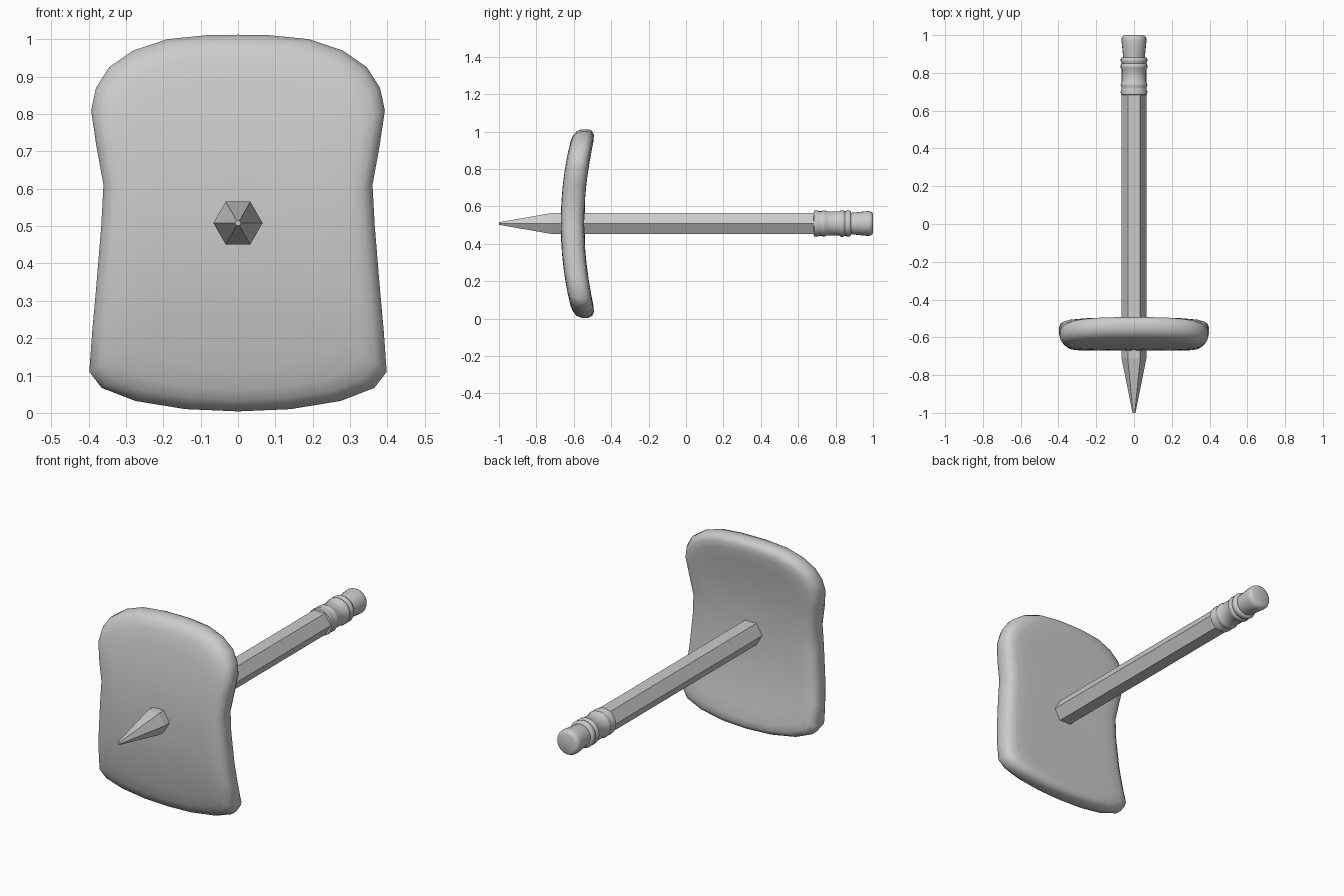
import bpy, bmesh, math

if "Cube" in bpy.data.objects:
    bpy.data.objects.remove(bpy.data.objects["Cube"])

CZ = 0.508  # height of the pencil axis

grey = bpy.data.materials.new("plain grey")
grey.diffuse_color = (0.6, 0.6, 0.6, 1)
grey.use_nodes = True
grey.node_tree.nodes["Principled BSDF"].inputs["Base Color"].default_value = grey.diffuse_color


def loft(name, rings, angle):
    """Skin a list of closed rings, cap both ends and shade by angle."""
    bm = bmesh.new()
    loops = [[bm.verts.new(p) for p in ring] for ring in rings]
    n = len(loops[0])
    for a, b in zip(loops, loops[1:]):
        for i in range(n):
            j = (i + 1) % n
            bm.faces.new((a[i], a[j], b[j], b[i]))
    bm.faces.new(loops[0])
    bm.faces.new(loops[-1])
    bmesh.ops.recalc_face_normals(bm, faces=bm.faces)
    mesh = bpy.data.meshes.new(name)
    bm.to_mesh(mesh)
    bm.free()
    obj = bpy.data.objects.new(name, mesh)
    bpy.context.collection.objects.link(obj)
    mesh.materials.append(grey)
    bpy.ops.object.select_all(action='DESELECT')
    obj.select_set(True)
    bpy.context.view_layer.objects.active = obj
    bpy.ops.object.shade_smooth_by_angle(angle=math.radians(angle))
    return obj


def rod(name, profile, sides, angle):
    """Lathe (y, radius) pairs about the pencil axis."""
    rings = [[(r * math.cos(2 * math.pi * i / sides), y,
               CZ + r * math.sin(2 * math.pi * i / sides)) for i in range(sides)]
             for y, r in profile]
    return loft(name, rings, angle)


# Bread slice: mirrored outline, rounded rim, bent backwards at top and bottom
half = [(0, 1.012), (0.08, 1.011), (0.19, 1.0), (0.28, 0.97), (0.345, 0.925),
        (0.38, 0.87), (0.393, 0.81), (0.38, 0.72), (0.36, 0.61), (0.366, 0.5),
        (0.38, 0.33), (0.39, 0.22), (0.398, 0.11), (0.365, 0.067),
        (0.275, 0.032), (0.14, 0.01), (0, 0.004)]
outline = half + [(-x, z) for x, z in half[-2:0:-1]]
# (inset from the outline, depth from the middle of the slice)
front = [(0.385, -0.0625), (0.29, -0.0625), (0.2, -0.0625), (0.12, -0.0625),
         (0.06, -0.061), (0.03, -0.055), (0.01, -0.041), (0, -0.018)]
section = front + [(d, -t) for d, t in reversed(front)]


def bread_point(x, z, inset, depth):
    z = CZ + (z - CZ) * (1 - inset / 0.504)
    x *= 1 - inset / 0.395
    return (x, -0.607 + depth + 0.066 * ((z - CZ) / 0.5) ** 2, z)


loft("bread_slice", [[bread_point(x, z, d, t) for x, z in outline]
                     for d, t in section], 60)

# Hexagonal pencil body with sharpened wood and blunt lead
rod("pencil_body", [(-0.71, 0.066), (0.69, 0.066)], 6, 20)
rod("pencil_point", [(-1, 0.008), (-0.97, 0.014), (-0.71, 0.066)], 6, 20)

# Ridged metal band
rod("ferrule", [(0.683, 0.06), (0.685, 0.069), (0.70, 0.071), (0.715, 0.066),
                (0.725, 0.066), (0.735, 0.071), (0.745, 0.069), (0.752, 0.065),
                (0.82, 0.065), (0.828, 0.071), (0.84, 0.071), (0.85, 0.065),
                (0.86, 0.07), (0.872, 0.071), (0.88, 0.067), (0.883, 0.055)],
    24, 50)

# Eraser
rod("eraser", [(0.875, 0.056), (0.89, 0.058), (0.93, 0.062), (0.97, 0.066),
               (0.985, 0.065), (0.995, 0.06), (1.0, 0.05)], 24, 60)
